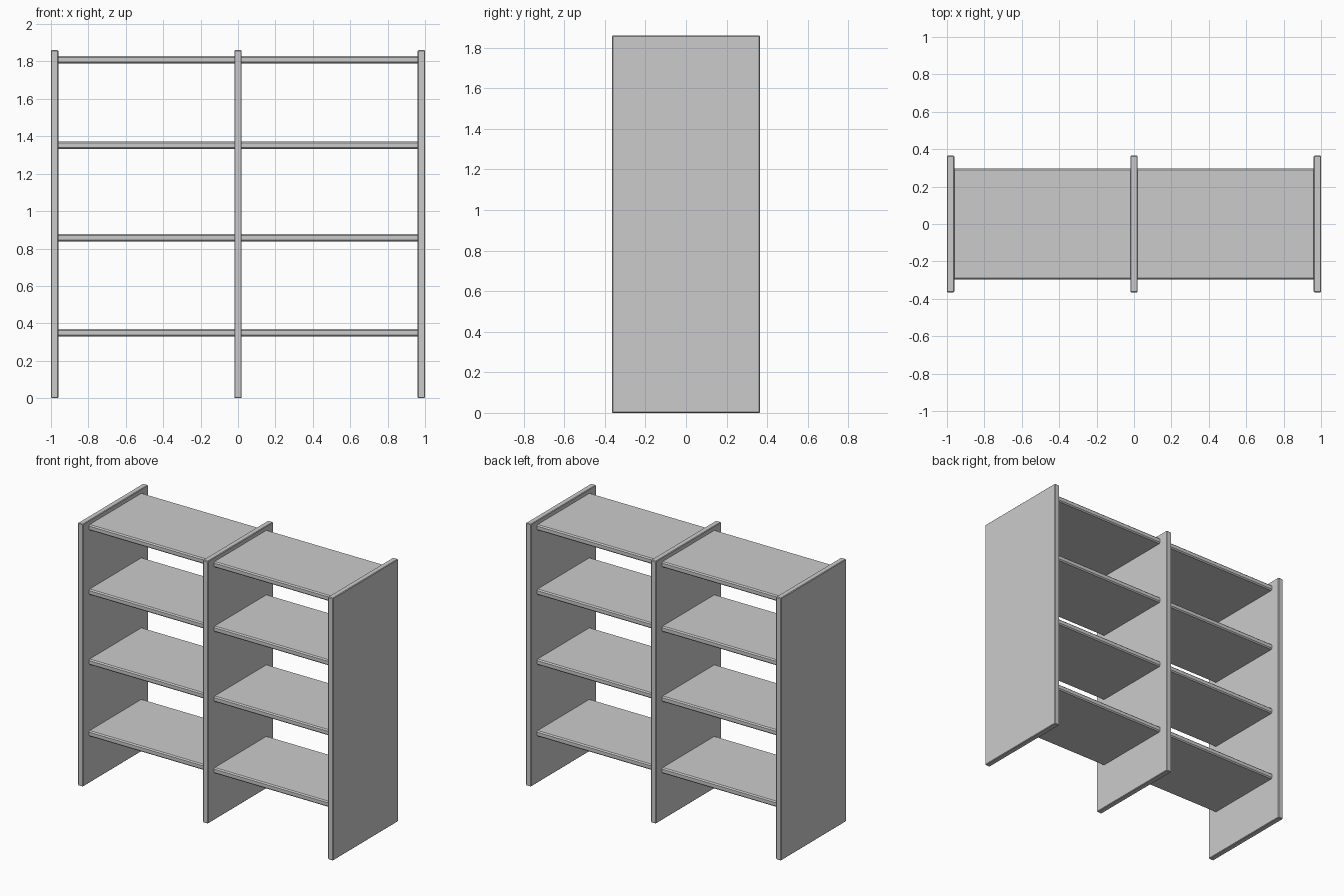
import bpy

if "Cube" in bpy.data.objects:
    bpy.data.objects.remove(bpy.data.objects["Cube"])

def board(name, x, y, z, edge):
    """Box from (min, max) ranges with small chamfered edges."""
    bpy.ops.mesh.primitive_cube_add(
        size=1, location=[(a + b) / 2 for a, b in (x, y, z)])
    ob = bpy.context.object
    ob.name = name
    ob.scale = [b - a for a, b in (x, y, z)]
    bpy.ops.object.transform_apply(location=False, rotation=False, scale=True)
    bev = ob.modifiers.new("edge_chamfer", 'BEVEL')
    bev.width = edge
    bev.segments = 1
    return ob

T = 0.04          # board thickness
HEIGHT = 1.86

# Upright panels
for name, cx in (("left_panel", -0.98), ("middle_panel", 0.0), ("right_panel", 0.98)):
    board(name, (cx - T / 2, cx + T / 2), (-0.365, 0.365), (0, HEIGHT), 0.004)

# Shelves in both bays, ends set slightly into the panels
for i, bottom in enumerate((0.33, 0.837, 1.333, 1.79), 1):
    for side, x in (("left", (-0.968, -0.012)), ("right", (0.012, 0.968))):
        board(f"{side}_shelf_{i}", x, (-0.297, 0.297), (bottom, bottom + T), 0.008)
